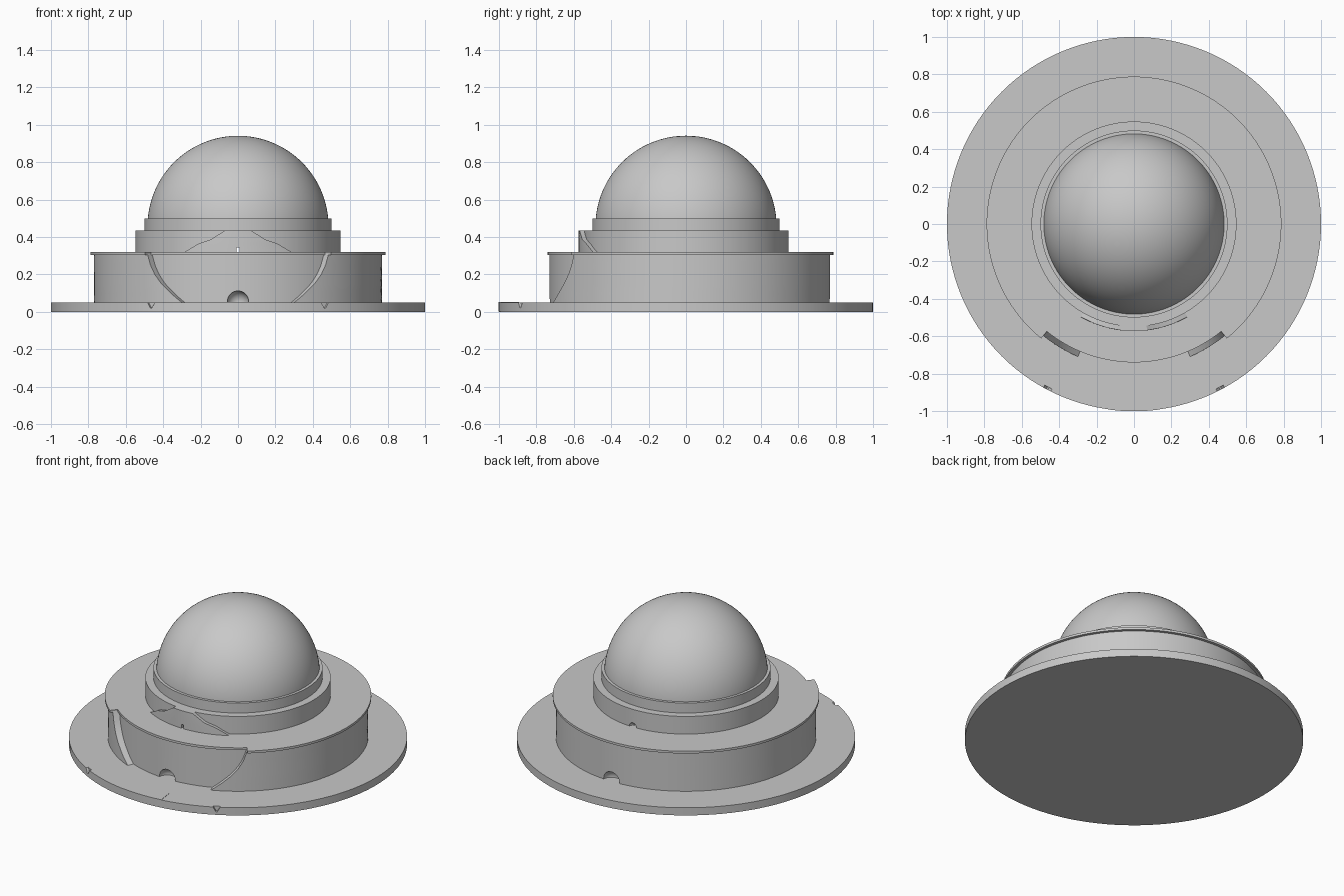
import bpy, bmesh
from math import sin, cos, pi, asin, radians
from mathutils import Vector

old = bpy.data.objects.get("Cube")
if old:
    bpy.data.objects.remove(old, do_unlink=True)

grey = bpy.data.materials.new("light grey")
grey.use_nodes = True
COLOUR = (0.58, 0.58, 0.58, 1)
grey.diffuse_color = COLOUR
grey.node_tree.nodes["Principled BSDF"].inputs["Base Color"].default_value = COLOUR


def finish(name, bm):
    """Turn a bmesh into a grey object with consistent normals."""
    bmesh.ops.remove_doubles(bm, verts=bm.verts, dist=1e-5)
    bmesh.ops.recalc_face_normals(bm, faces=bm.faces)
    mesh = bpy.data.meshes.new(name)
    bm.to_mesh(mesh)
    bm.free()
    mesh.materials.append(grey)
    obj = bpy.data.objects.new(name, mesh)
    bpy.context.collection.objects.link(obj)
    return obj


def lathe(name, profile):
    """Spin a radius/height profile around the z axis."""
    bm = bmesh.new()
    verts = [bm.verts.new((r, 0, z)) for r, z in profile]
    edges = [bm.edges.new(pair) for pair in zip(verts, verts[1:])]
    bmesh.ops.spin(bm, geom=verts + edges, cent=(0, 0, 0), axis=(0, 0, 1),
                   angle=2 * pi, steps=128, use_merge=True)
    return finish(name, bm)


def disc(name, r, z0, z1):
    return lathe(name, [(0, z0), (r, z0), (r, z1), (0, z1)])


def arc_block(name, r0, r1, rows, steps):
    """Curved block; each row is (z, start angle, end angle), angle 0 at the front."""
    bm = bmesh.new()

    def line(r, z, a, b):
        angles = [a + (b - a) * j / steps for j in range(steps + 1)]
        return [bm.verts.new((r * sin(t), -r * cos(t), z)) for t in angles]

    def bridge(p, q):
        for j in range(len(p) - 1):
            bm.faces.new((p[j], p[j + 1], q[j + 1], q[j]))

    inner = [line(r0, *row) for row in rows]
    outer = [line(r1, *row) for row in rows]
    for grid in (inner, outer):
        for p, q in zip(grid, grid[1:]):
            bridge(p, q)
    for k in (0, -1):
        bridge(inner[k], outer[k])
        bridge([row[k] for row in inner], [row[k] for row in outer])
    return finish(name, bm)


def ball(r, x, y, z):
    bm = bmesh.new()
    bmesh.ops.create_uvsphere(bm, u_segments=32, v_segments=16, radius=r)
    bmesh.ops.translate(bm, verts=bm.verts, vec=(x, y, z))
    return finish("cutter", bm)


def cut(targets, cutters):
    """Subtract every cutter from every target, then discard the cutters."""
    for obj in targets:
        bpy.context.view_layer.objects.active = obj
        for c in cutters:
            mod = obj.modifiers.new("cut", 'BOOLEAN')
            mod.operation, mod.solver, mod.object = 'DIFFERENCE', 'EXACT', c
            bpy.ops.object.modifier_apply(modifier=mod.name)
    for c in cutters:
        bpy.data.objects.remove(c, do_unlink=True)


# Wide base plate with two small rim nicks and a flush front tab
base = disc("base_plate", 1.0, 0, 0.05)
nicks = []
for side in (-1, 1):
    mid = side * asin(0.465)
    rows = [(z, mid - w, mid + w) for z, w in ((0.02, 0.004), (0.06, 0.028))]
    nicks.append(arc_block("cutter", 0.985, 1.03, rows, 4))
cut([base], nicks)
tab = asin(0.14)
arc_block("front_tab", 0.9, 1.001, [(0.001, -tab, tab), (0.052, -tab, tab)], 12)

# Drum: inner core plus an outer wall opened at the front by a bowl-shaped gap
core = disc("drum_core", 0.73, 0.05, 0.312)
gap = [(0.05, 0.30), (0.07, 0.325), (0.1, 0.36), (0.15, 0.41),
       (0.2, 0.445), (0.25, 0.468), (0.312, 0.485)]
rows = [(z, asin(x / 0.77), 2 * pi - asin(x / 0.77)) for z, x in gap]
wall = arc_block("drum_wall", 0.70, 0.77, rows, 112)
cut([core, wall], [ball(0.057, 0, -0.73, 0.055), ball(0.057, 0, 0.77, 0.055)])

# Thin lid on the drum with an overhanging lip
disc("drum_lid", 0.74, 0.305, 0.32)
lip = asin(0.485 / 0.77)
arc_block("lid_lip", 0.70, 0.788,
          [(0.305, lip, 2 * pi - lip), (0.32, lip, 2 * pi - lip)], 112)

# Collar with a raised, stepped front plate and a narrow slot through both
collar = disc("collar", 0.548, 0.32, 0.435)
steps = [(0.32, 0.285), (0.365, 0.21), (0.387, 0.145), (0.435, 0.07)]
plate = arc_block("collar_front_plate", 0.53, 0.573,
                  [(z, -asin(x / 0.573), asin(x / 0.573)) for z, x in steps], 24)
bm = bmesh.new()
bmesh.ops.create_cube(bm, size=1)
bmesh.ops.scale(bm, vec=Vector((0.014, 1.4, 0.05)), verts=bm.verts)
bmesh.ops.translate(bm, vec=(0, 0, 0.32), verts=bm.verts)
cut([collar, plate], [finish("cutter", bm), ball(0.025, 0, 0.548, 0.322)])

# Seat ring and dome
disc("seat_ring", 0.5, 0.435, 0.5)
arc = [radians(90 * i / 32) for i in range(33)]
lathe("dome", [(0, 0.457)] + [(0.484 * cos(a), 0.457 + 0.484 * sin(a)) for a in arc])

# Smooth round surfaces, keep edges crisp
bpy.ops.object.select_all(action='DESELECT')
for obj in bpy.context.collection.objects:
    if obj.type == 'MESH' and grey.name in obj.data.materials:
        obj.select_set(True)
        bpy.context.view_layer.objects.active = obj
bpy.ops.object.shade_smooth_by_angle(angle=radians(30))
